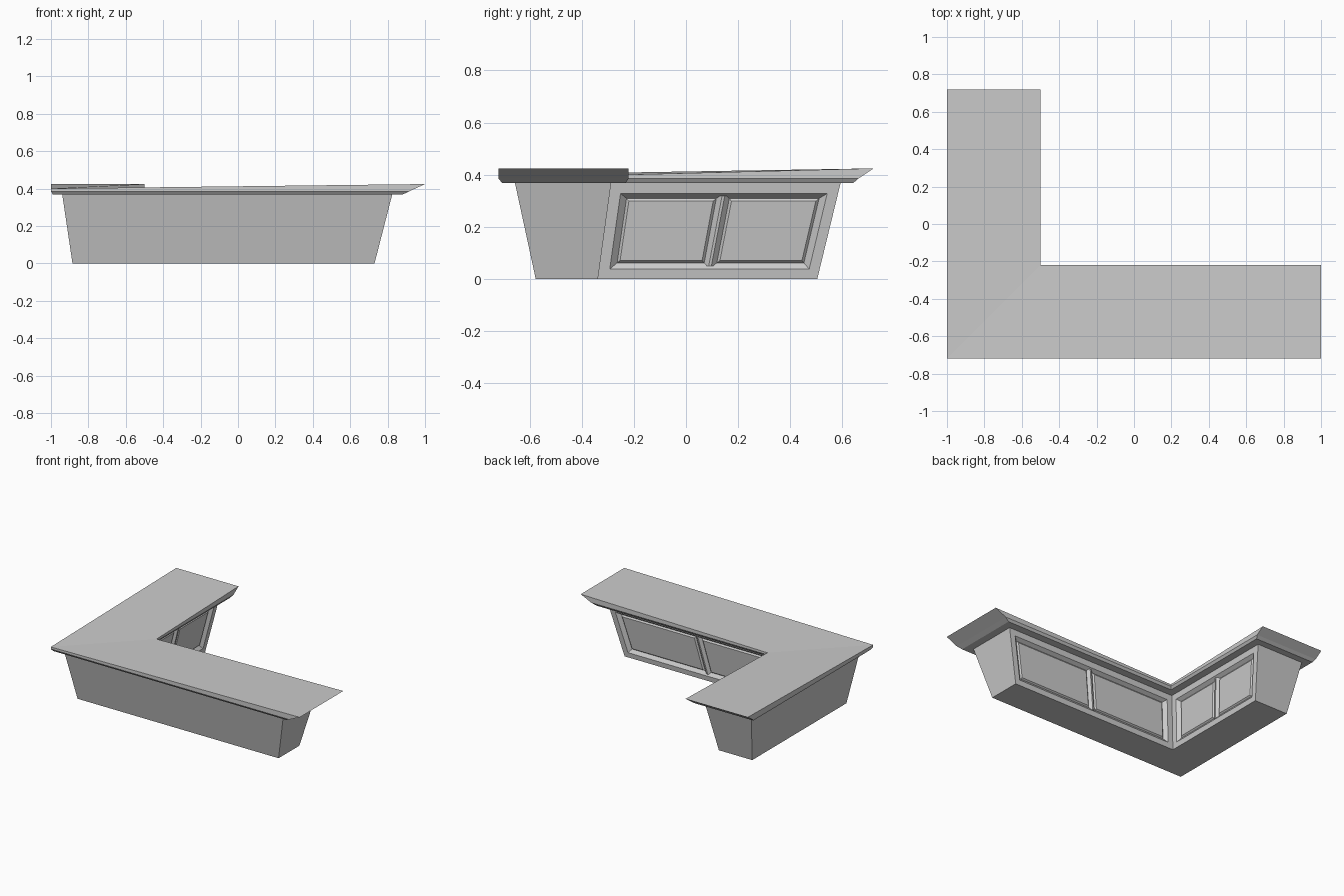
import bpy
from mathutils import Vector

if "Cube" in bpy.data.objects:
    bpy.data.objects.remove(bpy.data.objects["Cube"])


def make(name, verts, faces):
    me = bpy.data.meshes.new(name)
    me.from_pydata([tuple(v) for v in verts], [], faces)
    me.update()
    ob = bpy.data.objects.new(name, me)
    bpy.context.collection.objects.link(ob)
    return ob


def ell(left, front, end_x, inner_y, inner_x, end_y, z, z_end=None):
    """Six corners of an L outline, counter-clockwise; arm ends may sit higher."""
    ze = z if z_end is None else z_end
    return [Vector(p) for p in ((left, front, z), (end_x, front, ze), (end_x, inner_y, ze),
                                (inner_x, inner_y, z), (inner_x, end_y, ze), (left, end_y, ze))]


def loft(name, rings, skip=()):
    """Stack L rings bottom to top, capped by two mitred quads at each end."""
    verts = [p for r in rings for p in r]
    faces = [(3, 2, 1, 0), (5, 4, 3, 0)]
    for k in range(len(rings) - 1):
        for i in range(6):
            if i not in skip:
                j = (i + 1) % 6
                faces.append((6*k + i, 6*k + j, 6*k + 6 + j, 6*k + 6 + i))
    t = 6 * (len(rings) - 1)
    faces += [(t, t + 1, t + 2, t + 3), (t, t + 3, t + 4, t + 5)]
    return make(name, verts, faces)


# Counter top: thin side, small chamfer below, undercut ends
loft("counter_top", [
    ell(-0.99, -0.706, 0.88, -0.232, -0.512, 0.642, 0.368),
    ell(-1, -0.72, 0.915, -0.22, -0.5, 0.662, 0.385),
    ell(-1, -0.72, 1, -0.22, -0.5, 0.72, 0.40, 0.424)])

# Tapered body, with the two inner sides left open for the panelled faces
low = ell(-0.885, -0.577, 0.73, -0.338, -0.617, 0.504, 0)
high = ell(-0.94, -0.657, 0.825, -0.287, -0.565, 0.594, 0.37)
loft("counter_body", [low, high], skip=(2, 3))


def panelled_side(name, a, b, c, d):
    """Sloped face a-b-c-d (bottom, then top) with a recess, mullion and two raised panels."""
    n = (b - a).cross(d - a).normalized()
    length, height = (b - a).length, (d - a).length
    verts, faces = [], []

    def rect(u0, u1, v0, v1, depth):
        start = len(verts)
        for u, v in ((u0, v0), (u1, v0), (u1, v1), (u0, v1)):
            verts.append(a.lerp(b, u).lerp(d.lerp(c, u), v) + n * depth)
        return start

    def bridge(p, q):
        for i in range(4):
            j = (i + 1) % 4
            faces.append((p + i, p + j, q + j, q + i))

    def cap(p):
        faces.append((p, p + 1, p + 2, p + 3))

    m, w, g = 0.040 / length, 0.025 / length, 0.005
    bw = 0.022 / height
    # Frame and bevelled recess
    outer = rect(0, 1, 0, 1, 0)
    opening = rect(m, 1 - m, 0.10, 0.885, 0)
    floor = rect(m + w, 1 - m - w, 0.10 + bw, 0.885 - bw, -0.022)
    bridge(outer, opening)
    bridge(opening, floor)
    cap(floor)
    u0, u1, v0, v1 = m + w, 1 - m - w, 0.10 + bw, 0.885 - bw
    h = 0.024 / length
    # Raised panels either side of the mullion
    for p0, p1 in ((u0, 0.5 - h), (0.5 + h, u1)):
        base = rect(p0, p1, v0, v1, -0.022)
        du, dv = 0.010 / length, 0.010 / height
        top = rect(p0 + du, p1 - du, v0 + dv, v1 - dv, -0.022 + 0.009)
        bridge(base, top)
        cap(top)
    # Mullion ridge
    base = rect(0.5 - h, 0.5 + h, v0 - bw * 0.5, v1 + bw * 0.5, -0.022)
    top = rect(0.5 - g / length, 0.5 + g / length, v0 - bw * 0.5, v1 + bw * 0.5, -0.005)
    bridge(base, top)
    cap(top)
    make(name, verts, faces)


panelled_side("front_arm_panels", low[2], low[3], high[3], high[2])
panelled_side("left_arm_panels", low[3], low[4], high[4], high[3])
